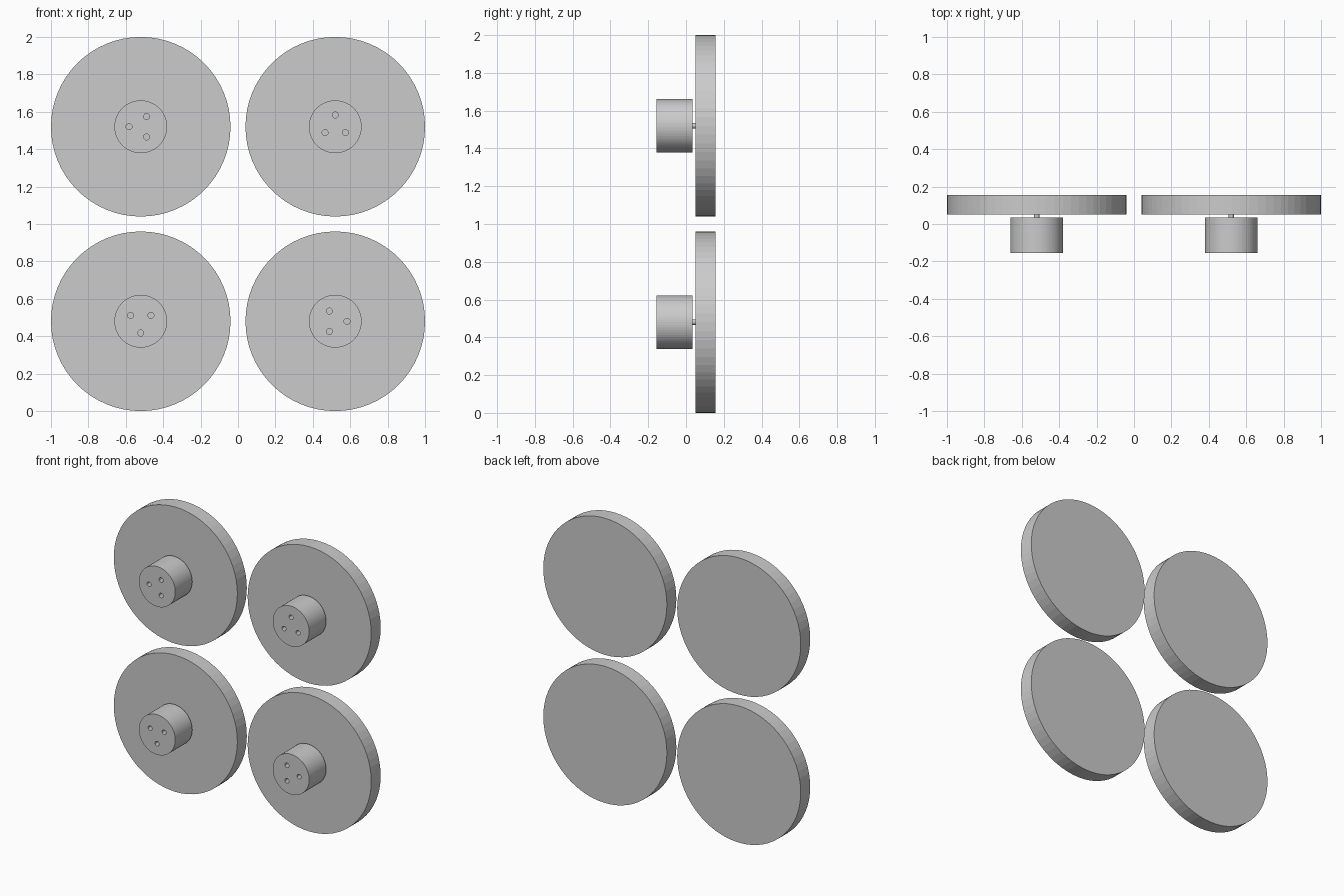
import bpy, bmesh, math
from mathutils import Matrix, Vector

if "Cube" in bpy.data.objects:
    bpy.data.objects.remove(bpy.data.objects["Cube"])

SIDES = 64
PITCH = 0.52            # offset of each wheel centre from the middle


def cylinders(name, specs):
    """Mesh object from (x, y, radius, z0, z1, sides); local +z points to the front."""
    bm = bmesh.new()
    for x, y, r, z0, z1, n in specs:
        bmesh.ops.create_cone(bm, cap_ends=True, segments=n, radius1=r, radius2=r,
                              depth=z1 - z0,
                              matrix=Matrix.Translation((x, y, (z0 + z1) / 2)))
    mesh = bpy.data.meshes.new(name)
    bm.to_mesh(mesh)
    bm.free()
    ob = bpy.data.objects.new(name, mesh)
    bpy.context.collection.objects.link(ob)
    return ob


# Master parts: disc, thin axle, hub
disc = cylinders("disc", [(0, 0, 0.48, -0.155, -0.05, SIDES)])
axle = cylinders("axle", [(0, 0, 0.015, -0.05, -0.034, 24)])
hub = cylinders("hub", [(0, 0, 0.141, -0.034, 0.155, SIDES)])

# Three screw holes in the hub's front face
holes = []
for i in range(3):
    a = i * math.tau / 3
    holes.append((0.063 * math.cos(a), 0.063 * math.sin(a), 0.016, 0.075, 0.2, 24))
cutter = cylinders("hole_cutter", holes)
cutter.hide_render = True
mod = hub.modifiers.new("holes", 'BOOLEAN')
mod.operation = 'DIFFERENCE'
mod.solver = 'EXACT'
mod.object = cutter
bpy.context.view_layer.objects.active = hub
bpy.ops.object.modifier_apply(modifier=mod.name)
bpy.data.objects.remove(cutter)

# Four wheels, each turned a quarter from its neighbour
corners = [("lower_right", 1, -1, 0), ("upper_right", 1, 1, 90),
           ("upper_left", -1, 1, 180), ("lower_left", -1, -1, 270)]
for k, (label, sx, sz, turn) in enumerate(corners):
    place = (Matrix.Translation(Vector((sx * PITCH, 0, 1 + sz * PITCH)))
             @ Matrix.Rotation(math.pi / 2, 4, 'X')
             @ Matrix.Rotation(math.radians(turn), 4, 'Z'))
    for master, part in ((disc, "disc"), (axle, "axle"), (hub, "hub")):
        ob = master
        if k:
            ob = master.copy()
            bpy.context.collection.objects.link(ob)
        ob.name = f"{label}_{part}"
        ob.matrix_world = place
